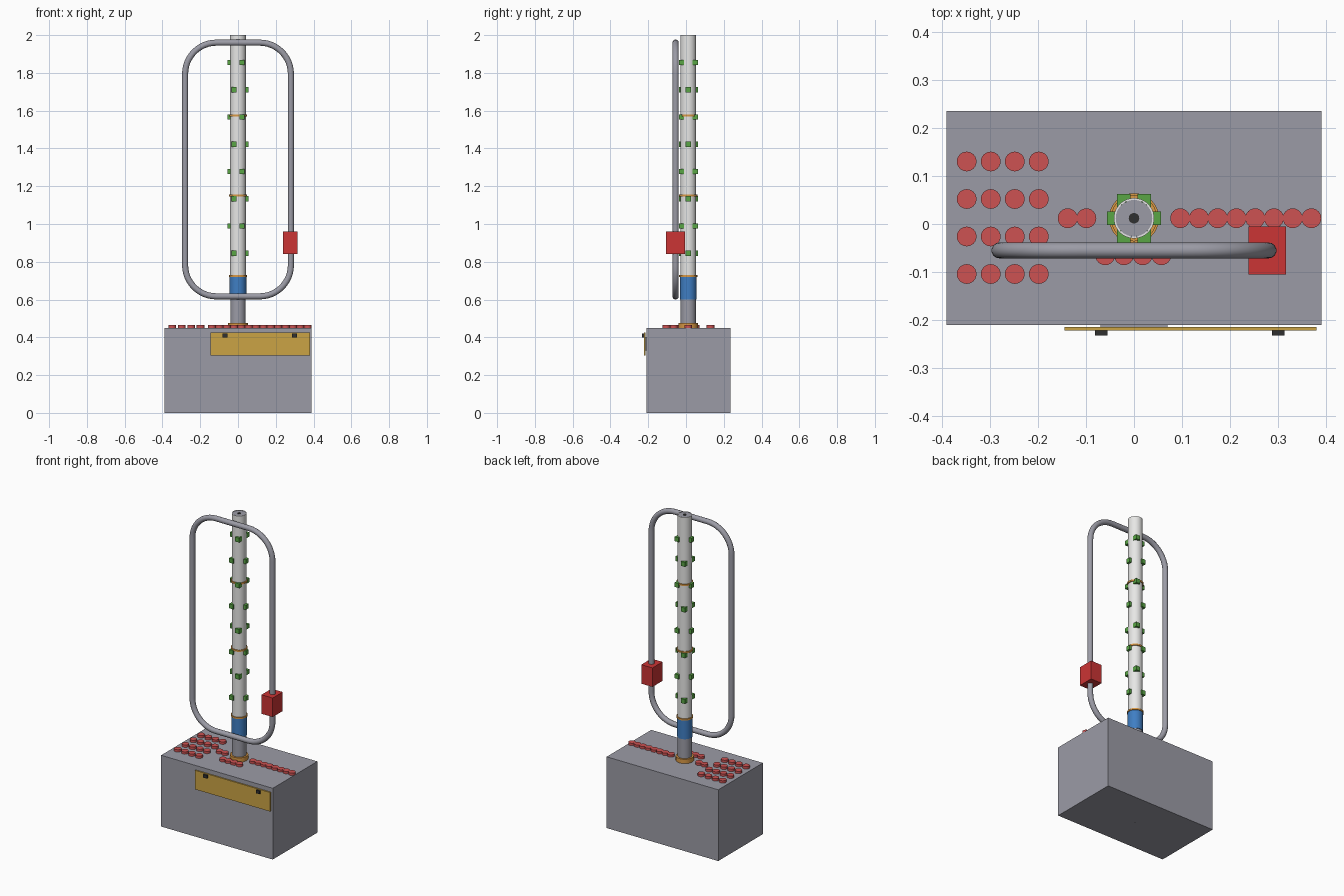
import bpy, math
from mathutils import Vector

old = bpy.data.objects.get("Cube")
if old:
    bpy.data.objects.remove(old, do_unlink=True)


def material(name, rgb):
    m = bpy.data.materials.new(name)
    m.use_nodes = True
    m.diffuse_color = (*rgb, 1)
    m.node_tree.nodes["Principled BSDF"].inputs["Base Color"].default_value = (*rgb, 1)
    return m


GREY = material("steel grey", (0.33, 0.33, 0.38))
WHITE = material("off white", (0.8, 0.8, 0.79))
BLUE = material("blue", (0.05, 0.21, 0.55))
ORANGE = material("orange", (0.7, 0.32, 0.06))
GREEN = material("green", (0.1, 0.38, 0.06))
RED = material("red", (0.6, 0.035, 0.035))
BUTTON = material("light red", (0.61, 0.085, 0.085))
GOLD = material("gold", (0.6, 0.37, 0.06))
BLACK = material("black", (0.03, 0.03, 0.03))

POST_Y = 0.012


def finish(name, mat, smooth=False):
    ob = bpy.context.object
    ob.name = name
    ob.data.materials.append(mat)
    if smooth:
        bpy.ops.object.shade_smooth_by_angle(angle=math.radians(40))
    return ob


def box(name, mat, low, high):
    low, high = Vector(low), Vector(high)
    bpy.ops.mesh.primitive_cube_add(size=1, location=(low + high) / 2)
    bpy.context.object.scale = high - low
    bpy.ops.object.transform_apply(location=False, rotation=False, scale=True)
    return finish(name, mat)


def cylinder(name, mat, x, y, z0, z1, radius, sides=32):
    bpy.ops.mesh.primitive_cylinder_add(vertices=sides, radius=radius, depth=z1 - z0,
                                        location=(x, y, (z0 + z1) / 2))
    return finish(name, mat, True)


def sleeve(name, mat, z0, z1, inner, outer):
    """Hollow tube around the post, spun from a rectangular profile."""
    sides = 40
    verts, faces = [], []
    for i in range(sides):
        a = math.tau * i / sides
        for r, z in ((outer, z0), (outer, z1), (inner, z1), (inner, z0)):
            verts.append((r * math.cos(a), r * math.sin(a), z))
        n = (i + 1) % sides
        for k in range(4):
            j = (k + 1) % 4
            faces.append((i * 4 + k, n * 4 + k, n * 4 + j, i * 4 + j))
    me = bpy.data.meshes.new(name)
    me.from_pydata(verts, [], faces)
    ob = bpy.data.objects.new(name, me)
    ob.location.y = POST_Y
    bpy.context.collection.objects.link(ob)
    bpy.ops.object.select_all(action='DESELECT')
    ob.select_set(True)
    bpy.context.view_layer.objects.active = ob
    return finish(name, mat, True)


# Base cabinet with front panel and its two handles
box("base_cabinet", GREY, (-0.39, -0.21, 0), (0.39, 0.235, 0.45))
box("front_panel", GOLD, (-0.145, -0.222, 0.305), (0.38, -0.214, 0.425))
box("panel_spacer", GREY, (-0.07, -0.215, 0.33), (0.07, -0.209, 0.4))
for side, x in (("right", -0.068), ("left", 0.3)):
    box("panel_catch_" + side, BLACK, (x - 0.013, -0.232, 0.4), (x + 0.013, -0.221, 0.42))

# Post: core, sleeves, bands and central rod
cylinder("post_core", GREY, 0, POST_Y, 0.45, 1.998, 0.038)
sleeve("lower_sleeve", GREY, 0.45, 0.6, 0.037, 0.041)
sleeve("blue_sleeve", BLUE, 0.6, 0.72, 0.037, 0.044)
sleeve("white_sleeve", WHITE, 0.72, 2.0, 0.038, 0.042)
cylinder("centre_rod", BLACK, 0, POST_Y, 0.46, 2.0, 0.011, 20)
cylinder("bottom_hole", BLACK, 0, POST_Y, 0, 0.002, 0.006, 16)
sleeve("post_flange", ORANGE, 0.45, 0.477, 0.038, 0.052)
for i in range(3):
    z = 0.725 + 0.425 * i
    sleeve(f"post_band_{i + 1}", ORANGE, z - 0.005, z + 0.005, 0.04, 0.048)

# Green blocks, three per level, alternate levels turned by sixty degrees
for level in range(8):
    z = 0.845 + 0.1443 * level
    for k in range(3):
        a = math.radians(120 * k + 60 * (level % 2))
        c = Vector((0.042 * math.cos(a), POST_Y + 0.042 * math.sin(a), z))
        h = Vector((0.014, 0.014, 0.014))
        box(f"green_block_{level + 1}_{k + 1}", GREEN, c - h, c + h)

# Rounded tube loop swept along a path
HALF, LOW, HIGH, CORNER = 0.28, 0.617, 1.96, 0.165
path = []
for quarter, (sx, z) in enumerate(((1, HIGH - CORNER), (-1, HIGH - CORNER),
                                   (-1, LOW + CORNER), (1, LOW + CORNER))):
    for s in range(13):
        a = math.pi / 2 * (quarter + s / 12)
        path.append((sx * (HALF - CORNER) + CORNER * math.cos(a), -0.055,
                     z + CORNER * math.sin(a)))
curve = bpy.data.curves.new("loop_tube", 'CURVE')
curve.dimensions = '3D'
curve.bevel_depth = 0.0165
curve.bevel_resolution = 5
spline = curve.splines.new('POLY')
spline.points.add(len(path) - 1)
for p, co in zip(spline.points, path):
    p.co = (*co, 1)
spline.use_cyclic_u = True
spline.use_smooth = True
loop = bpy.data.objects.new("loop_tube", curve)
curve.materials.append(GREY)
bpy.context.collection.objects.link(loop)

# Red box on the loop
box("loop_box", RED, (0.238, -0.105, 0.84), (0.316, -0.005, 0.96))

# Buttons: side grid, centre row, and a short row stepped in front of the post
spots = [(-0.348 + 0.05 * i, -0.104 + 0.078 * j) for i in range(4) for j in range(4)]
for k in range(14):
    y = -0.065 if 2 <= k <= 5 else POST_Y
    spots.append((-0.138 + 0.039 * k, y))
for n, (x, y) in enumerate(spots):
    cylinder(f"button_{n + 1}", BUTTON, x, y, 0.45, 0.465, 0.0205, 24)
